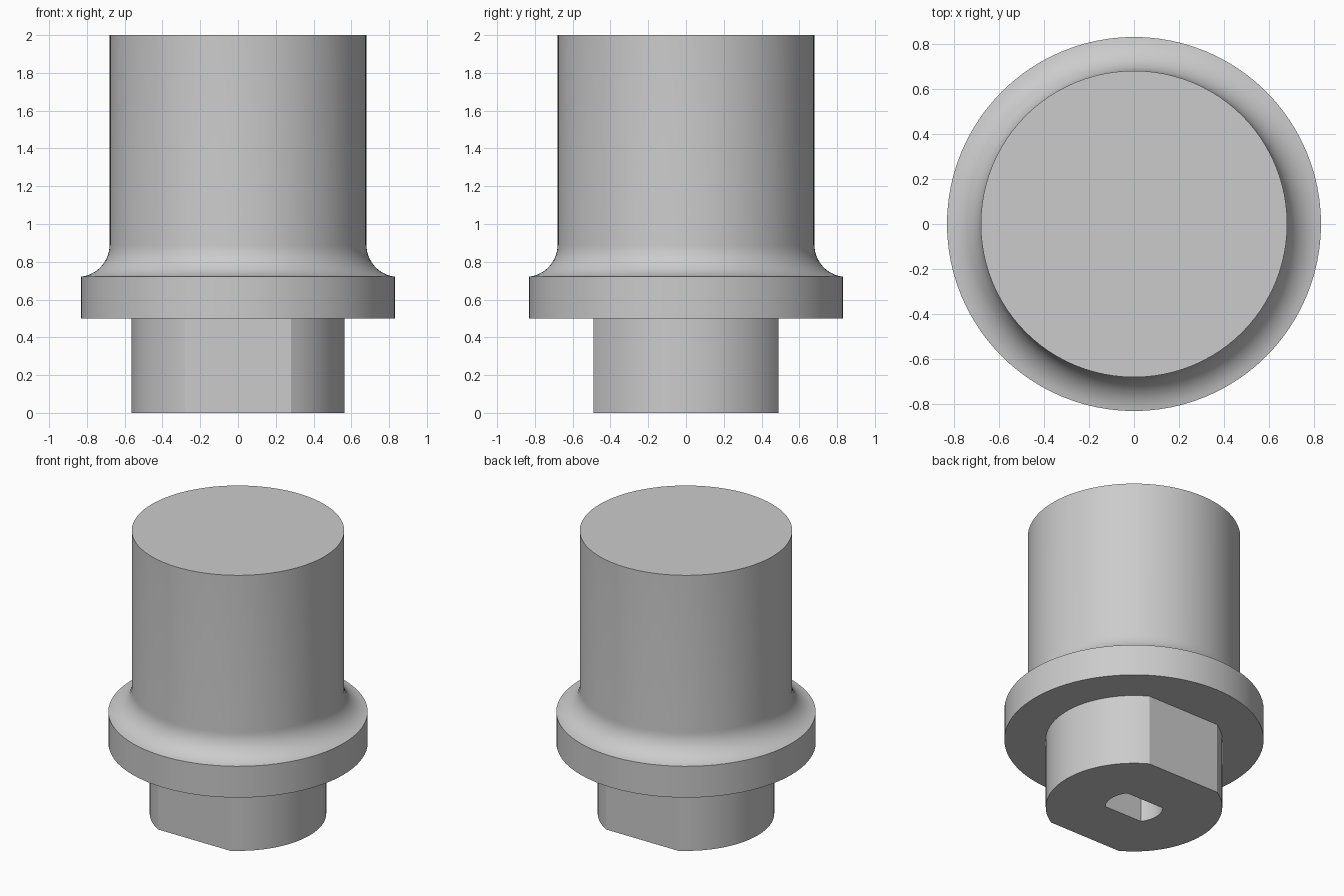
import bpy
import bmesh
from math import sin, cos, pi, asin, radians

cube = bpy.data.objects.get("Cube")
if cube:
    bpy.data.objects.remove(cube)

grey = bpy.data.materials.new("plain grey")
grey.use_nodes = True
colour = (0.6, 0.6, 0.6, 1)
grey.diffuse_color = colour
grey.node_tree.nodes["Principled BSDF"].inputs["Base Color"].default_value = colour


def circle(radius, z, count=96):
    return [(radius * cos(2 * pi * i / count), radius * sin(2 * pi * i / count), z)
            for i in range(count)]


def flatted_circle(radius, flat, z, count=40):
    """Circle cut by two flats at y = +flat and y = -flat."""
    half = asin(flat / radius)
    points = []
    for middle in (0, pi):
        for i in range(count + 1):
            a = middle - half + 2 * half * i / count
            points.append((radius * cos(a), radius * sin(a), z))
    return points


def loft(name, sections, cap_start=True, cap_end=True):
    """Join rings of equal point count into one surface."""
    bm = bmesh.new()
    rings = [[bm.verts.new(p) for p in s] for s in sections]
    for lower, upper in zip(rings, rings[1:]):
        n = len(lower)
        for i in range(n):
            j = (i + 1) % n
            bm.faces.new((lower[i], lower[j], upper[j], upper[i]))
    if cap_start:
        bm.faces.new(rings[0])
    if cap_end:
        bm.faces.new(rings[-1])
    bmesh.ops.recalc_face_normals(bm, faces=bm.faces)
    # Smooth curves, crisp corners
    for face in bm.faces:
        face.smooth = True
    for edge in bm.edges:
        edge.smooth = edge.calc_face_angle(0) < radians(20)
    mesh = bpy.data.meshes.new(name)
    bm.to_mesh(mesh)
    bm.free()
    mesh.materials.append(grey)
    obj = bpy.data.objects.new(name, mesh)
    bpy.context.collection.objects.link(obj)
    return obj


# Flange, concave fillet and upper cylinder
flange_r, body_r, fillet = 0.83, 0.68, 0.17
flange_top = 0.72
steps = 12
end = asin((flange_r - body_r) / fillet - 1)
profile = [(flange_r, 0.5)]
for i in range(steps + 1):
    a = end + (-pi / 2 - end) * i / steps
    profile.append((body_r + fillet + fillet * sin(a),
                    flange_top + fillet - fillet * cos(a)))
profile.append((body_r, 2.0))
loft("flanged_body", [circle(r, z) for r, z in profile])

# Lower boss with two flats and a matching blind socket
loft("flatted_boss", [
    flatted_circle(0.565, 0.49, 0.5),
    flatted_circle(0.565, 0.49, 0),
    flatted_circle(0.185, 0.11, 0),
    flatted_circle(0.185, 0.11, 0.42),
], cap_start=False)
